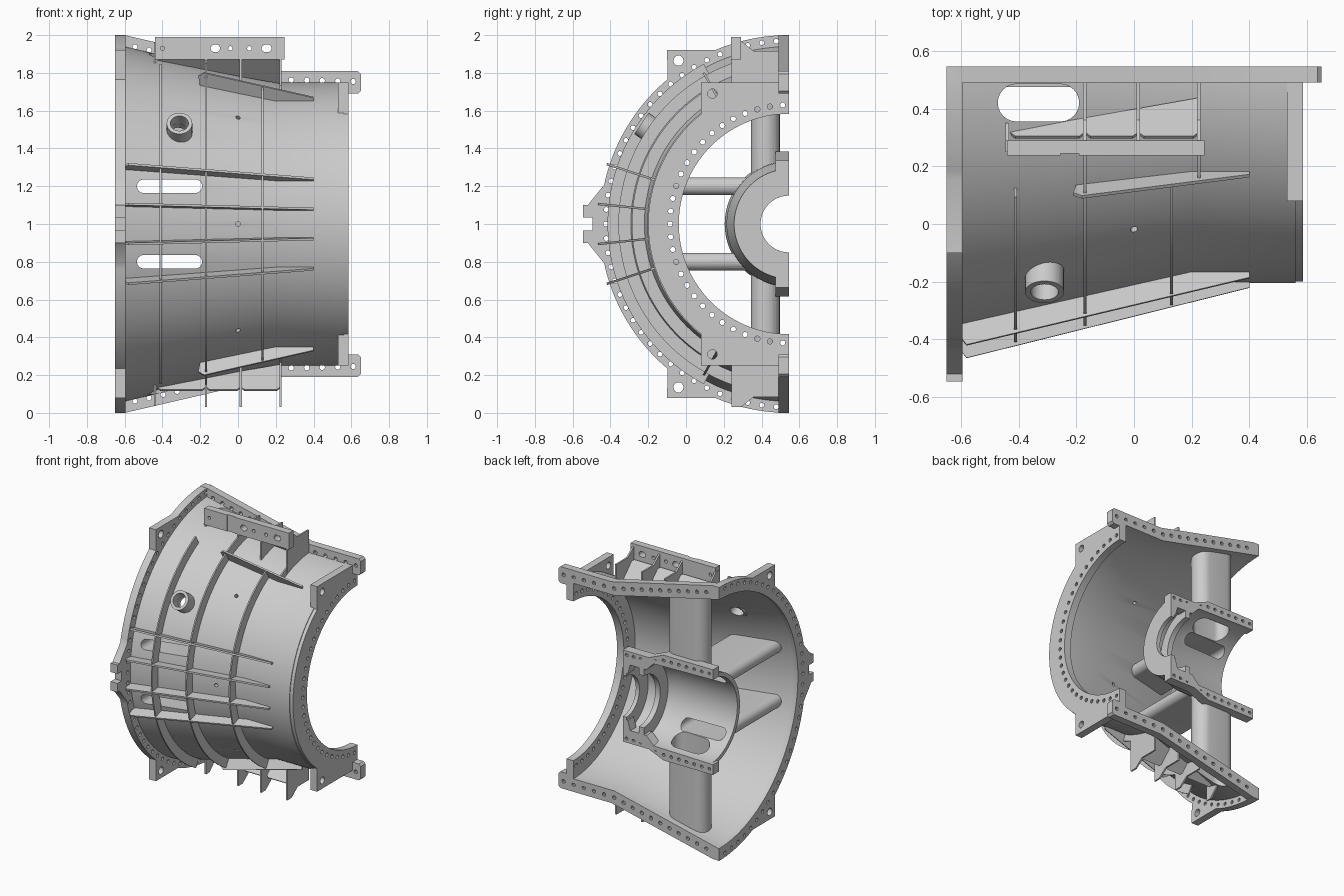
import bpy, bmesh
from math import sin, cos, pi, radians, sqrt
from mathutils import Vector, Matrix

if "Cube" in bpy.data.objects:
    bpy.data.objects.remove(bpy.data.objects["Cube"])

C = 0.545                       # split plane y; the casing axis runs along x at (y=C, z=1)
X, Y, Z = Vector((1, 0, 0)), Vector((0, 1, 0)), Vector((0, 0, 1))


def finish(name, bm):
    bmesh.ops.remove_doubles(bm, verts=bm.verts, dist=1e-5)
    bmesh.ops.recalc_face_normals(bm, faces=bm.faces)
    me = bpy.data.meshes.new(name)
    bm.to_mesh(me)
    bm.free()
    ob = bpy.data.objects.new(name, me)
    bpy.context.collection.objects.link(ob)
    return ob


def plate(name, outline, holes, lo, hi, ux, uy, origin=(0, 0, 0)):
    """Flat outline with holes in the ux/uy plane, extruded from lo to hi along ux x uy."""
    cu = bpy.data.curves.new(name, 'CURVE')
    cu.dimensions, cu.fill_mode, cu.extrude = '2D', 'BOTH', (hi - lo) / 2
    for loop in [outline] + holes:
        sp = cu.splines.new('POLY')
        sp.points.add(len(loop) - 1)
        for p, q in zip(sp.points, loop):
            p.co = (q[0], q[1], 0, 1)
        sp.use_cyclic_u = True
    tmp = bpy.data.objects.new(name, cu)
    bpy.context.collection.objects.link(tmp)
    dg = bpy.context.evaluated_depsgraph_get()
    me = bpy.data.meshes.new_from_object(tmp.evaluated_get(dg))
    bpy.data.objects.remove(tmp)
    uz = ux.cross(uy)
    m = Matrix((ux, uy, uz)).transposed().to_4x4()
    m.translation = Vector(origin) + uz * (lo + hi) / 2
    bm = bmesh.new()
    bm.from_mesh(me)
    bm.transform(m)
    return finish(name, bm)


def revolve(name, prof, a0=-90, a1=90, n=72):
    """Closed (x, r) profile swept about the casing axis, angle 0 facing the front."""
    bm = bmesh.new()
    rings = []
    for i in range(n + 1):
        t = radians(a0 + (a1 - a0) * i / n)
        rings.append([bm.verts.new((x, C - r * cos(t), 1 + r * sin(t))) for x, r in prof])
    k = len(prof)
    for a, b in zip(rings, rings[1:]):
        for j in range(k):
            bm.faces.new((a[j], a[(j + 1) % k], b[(j + 1) % k], b[j]))
    bm.faces.new(rings[0])
    bm.faces.new(rings[-1])
    return finish(name, bm)


def lower_copy(ob):
    bm = bmesh.new()
    bm.from_mesh(ob.data)
    for v in bm.verts:
        v.co.z = 2 - v.co.z
    return finish(ob.name + "_lower", bm)


def boolean(ob, cutter, op='DIFFERENCE'):
    cutter.hide_render = True
    md = ob.modifiers.new("cut", 'BOOLEAN')
    md.object, md.operation, md.solver = cutter, op, 'EXACT'
    bpy.context.view_layer.objects.active = ob
    bpy.ops.object.modifier_apply(modifier=md.name)


def circle(u, v, r, n=14):
    return [(u + r * cos(2 * pi * i / n), v + r * sin(2 * pi * i / n)) for i in range(n)]


def stadium(u0, u1, v, r, n=12):
    return ([(u1 - r + r * cos(a), v + r * sin(a)) for a in [pi * (i / n - .5) for i in range(n + 1)]] +
            [(u0 + r + r * cos(a), v + r * sin(a)) for a in [pi * (i / n + .5) for i in range(n + 1)]])


def polar(r, deg):
    return (C - r * cos(radians(deg)), 1 + r * sin(radians(deg)))


def arc(r, a, b, n):
    return [polar(r, a + (b - a) * i / n) for i in range(n + 1)]


def mirror_outline(pts):
    return pts + [(y, 2 - z) for y, z in reversed(pts)]


def R(x):                       # outer shell radius
    return .75 if x > .2 else .75 + (.2 - x) * .238


def row(pts, step):             # evenly spaced points along a polyline
    out = []
    for a, b in zip(pts, pts[1:]):
        a, b = Vector(a), Vector(b)
        n = max(1, round((b - a).length / step))
        out += [a.lerp(b, i / n) for i in range(n)]
    return out + [Vector(pts[-1])]


# Conical shell and hub
shell = revolve("casing_shell", [(-.62, R(-.62)), (.2, .75), (.56, .75), (.56, .715), (.2, .715),
                                 (-.62, R(-.62) - .035)], n=96)
hub = revolve("bearing_hub", [(-.58, .34), (-.1, .33), (.02, .3), (.13, .29), (.13, .15), (.1, .15),
                              (.1, .25), (.0, .26), (.0, .19), (-.04, .19), (-.04, .28), (-.12, .3), (-.58, .31)])

# Hollow struts trimmed to the space between hub and shell
gap = revolve("strut_trim", [(-.62, .326), (-.1, .318), (.1, .3), (.1, R(.1) - .015), (-.62, R(-.62) - .015)], n=96)
cutters = [gap]
strut_v = plate("vertical_strut", stadium(-.485, -.178, .42, .077), [stadium(-.472, -.19, .42, .065)], .05, 1.95, X, Y)
boolean(strut_v, gap, 'INTERSECT')
cutters.append(plate("vertical_slot", stadium(-.472, -.19, .42, .065), [], -.1, 2.1, X, Y))
for z in (.8, 1.2):
    s = plate("side_strut", stadium(-.545, -.18, z, .047), [stadium(-.535, -.19, z, .036)], -.53, .5, X, Z)
    boolean(s, gap, 'INTERSECT')
    cutters.append(plate("side_slot", stadium(-.535, -.19, z, .036), [], -.53, .6, X, Z))
for c in cutters[1:]:
    boolean(shell, c)
    boolean(hub, c)

# Oil boss and small ports, all radial
def radial_plate(name, x, deg, r, inner, lo, hi):
    s, c = sin(radians(deg)), cos(radians(deg))
    holes = [circle(x, 0, inner, 24)] if inner else []
    return plate(name, circle(x, 0, r, 24), holes, lo, hi, X, Vector((0, s, c)), (0, C, 1))

radial_plate("side_boss", -.31, 34.3, .068, .048, R(-.31) - .03, .945)
for x, deg, r in [(-.31, 34.3, .047)] + [(0, d, .012) for d in (-45, 0, 45)]:
    c = radial_plate("port_cutter", x, deg, r, 0, .6, 1.1)
    boolean(shell, c)
    cutters.append(c)
for c in cutters:
    bpy.data.objects.remove(c)

# Large end flange with lifting ears and notched side lug
big = mirror_outline(arc(1, 90, 67, 12) + [(-.1, 1.92)] + arc(1, 50, 12, 20) +
                     [(-.52, 1.1), (-.545, 1.1), (-.545, 1.035), (-.495, 1.035)]) + arc(.91, -90, 90, 72)
plate("large_end_flange", big, [circle(*polar(.97, -86 + 172 * i / 38), .013, 10) for i in range(39)] +
      [circle(-.04, z, .027) for z in (.135, 1.865)], -.65, -.595, Y, Z)

# Small end flange with square corners
small = mirror_outline([(C, 1.75), (.08, 1.75)] + arc(.745, 51.3, 0.5, 24)) + arc(.583, -90, 90, 60)
plate("small_end_flange", small, [circle(*polar(.63, -87 + 174 * i / 28), .014, 10) for i in range(29)] +
      [circle(.14, z, .025) for z in (.31, 1.69)], .53, .585, Y, Z)

# Split-line flanges on casing and hub
f = plate("casing_split_flange", [(-.65, 2), (-.6, 2), (.22, 1.81), (.635, 1.81), (.65, 1.795), (.65, 1.705),
                                  (.635, 1.69), (.58, 1.69), (.58, 1.715), (.2, 1.715), (-.65, 1.912)],
          [circle(p.x, p.y, .014, 10) for p in row([(-.62, 1.955), (.2, 1.765), (.61, 1.755)], .075)],
          -C, -.49, X, Z)
lower_copy(f)
f = plate("hub_split_flange", [(-.6, 1.385), (-.2, 1.385), (-.08, 1.335), (.13, 1.335), (.13, 1.17), (.09, 1.17),
                               (.07, 1.24), (-.06, 1.24), (-.12, 1.3), (-.6, 1.31)],
          [circle(p.x, p.y, .012, 10) for p in row([(-.57, 1.348), (-.2, 1.345), (-.07, 1.305), (.1, 1.305)], .06)],
          -C, -.475, X, Z)
lower_copy(f)

# Circumferential ribs
for x, a, b in [(-.41, -62, 62), (-.17, -86, 86), (.13, -60.5, 60.5), (.225, 60.5, 86), (.225, -86, -60.5)]:
    r = R(x)
    h = .065 if x < .2 else .045
    revolve("ring_rib", [(x - .005, r - .01), (x - .005, r + h), (x + .005, r + h), (x + .005, r - .01)], a, b, 48)

# Lengthwise ribs
def long_rib(name, deg, pts):
    t = radians(deg)
    return plate(name, pts, [], -.006, .006, X, Vector((0, -cos(t), sin(t))), (0, C, 1))

for deg in (-18.2, -6, 6, 18.2):
    long_rib("long_rib", deg, [(-.6, R(-.6) - .01), (-.6, .99), (-.58, 1.015), (.4, .77), (.4, .74), (.2, .74)])
for deg in (-60.6, 60.6):
    long_rib("shoulder_rib", deg, [(-.2, R(-.2) - .01), (-.21, .9), (-.18, .92), (.4, .77), (.4, .74), (.2, .74)])

# Mounting feet: gussets with sloping web plates, top and bottom
def on_shell(x, y):
    return 1 + sqrt((R(x) - .012) ** 2 - (C - y) ** 2)

for x in (-.17, .015, .225):
    g = plate("foot_gusset", [(.24, 1.97), (.29, 1.97), (.36, 1.915), (.49, 1.915), (.49, on_shell(x, .49)),
                              (.365, on_shell(x, .365)), (.24, on_shell(x, .24))], [], x - .006, x + .006, Y, Z)
    lower_copy(g)
lower_copy(plate("foot_end_plate", [(.25, 1.96), (.29, 1.96), (.35, 1.9), (.35, 1.86), (.25, 1.84)], [],
                 -.445, -.433, Y, Z))
slope = Vector((0, 1, -1)).normalized()
for a, b in [(-.43, -.17), (-.17, .015), (.015, .225)]:
    v = lambda x: .025 + (x + .43) * .25
    w = plate("foot_web", [(a, .02), (a + .02, 0), (b - .02, 0), (b, .02), (b, v(b)), (a, v(a))], [],
              -.006, .006, X, slope, (0, .3, 1.88))
    lower_copy(w)

# Drilled bracket bar on the upper foot
plate("bracket_bar", [(-.44, 1.87), (.245, 1.87), (.245, 1.99), (-.44, 1.99)],
      [circle(-.4, 1.93, .011), stadium(-.145, -.095, 1.93, .02), circle(-.04, 1.93, .012),
       circle(.06, 1.93, .012), stadium(.125, .178, 1.93, .02)], -.29, -.245, X, Z)
for a, b in [(-.44, -.255), (-.19, .245)]:
    plate("bracket_face_pad", [(a, 1.87), (b, 1.87), (b, 1.99), (a, 1.99)],
          [h for c, h in [(-.4, circle(-.4, 1.93, .011)), (-.12, stadium(-.145, -.095, 1.93, .02)),
                          (-.04, circle(-.04, 1.93, .012)), (.06, circle(.06, 1.93, .012)),
                          (.15, stadium(.125, .178, 1.93, .02))] if a < c < b], -.245, -.238, X, Z)

# Smooth curved faces, keep edges sharp
bpy.ops.object.select_all(action='SELECT')
bpy.context.view_layer.objects.active = shell
bpy.ops.object.shade_smooth_by_angle(angle=radians(31))
